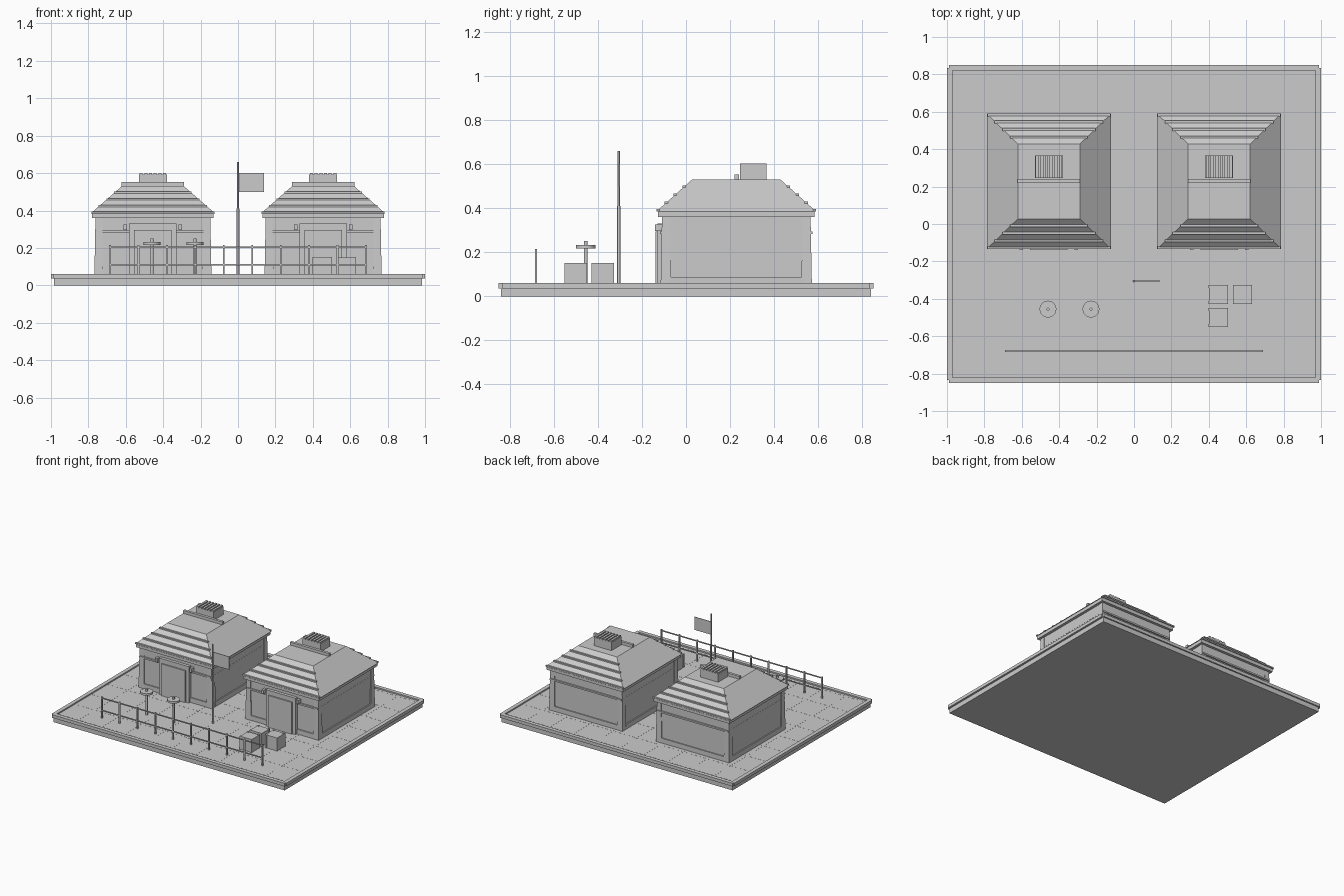
import bpy, bmesh
from mathutils import Matrix, Vector

cube = bpy.data.objects.get("Cube")
if cube:
    bpy.data.objects.remove(cube)

grey = bpy.data.materials.new("plain_grey")
grey.use_nodes = True
COLOUR = (0.6, 0.6, 0.6, 1)
grey.diffuse_color = COLOUR
grey.node_tree.nodes["Principled BSDF"].inputs["Base Color"].default_value = COLOUR


class Part:
    """Collects primitives into one named object."""

    def __init__(self, name):
        self.name, self.bm = name, bmesh.new()

    def box(self, x, y, z):
        size = Vector((x[1] - x[0], y[1] - y[0], z[1] - z[0]))
        mid = Vector((sum(x), sum(y), sum(z))) / 2
        bmesh.ops.create_cube(self.bm, size=1, matrix=Matrix.Translation(mid) @ Matrix.Diagonal(size.to_4d()))
        return self

    def block(self, cx, cy, hx, hy, z):
        return self.box((cx - hx, cx + hx), (cy - hy, cy + hy), z)

    def tube(self, x, y, r, z, sides=16):
        bmesh.ops.create_cone(self.bm, cap_ends=True, segments=sides, radius1=r, radius2=r,
                              depth=z[1] - z[0], matrix=Matrix.Translation((x, y, sum(z) / 2)))
        return self

    def frustum(self, cx, cy, low, high, z):
        rings = []
        for (hx, hy), level in zip((low, high), z):
            rings.append([self.bm.verts.new((cx + sx * hx, cy + sy * hy, level))
                          for sx, sy in ((-1, -1), (1, -1), (1, 1), (-1, 1))])
        a, b = rings
        self.bm.faces.new(a[::-1])
        self.bm.faces.new(b)
        for i in range(4):
            j = (i + 1) % 4
            self.bm.faces.new((a[i], a[j], b[j], b[i]))
        return self

    def done(self):
        mesh = bpy.data.meshes.new(self.name)
        self.bm.to_mesh(mesh)
        self.bm.free()
        mesh.materials.append(grey)
        obj = bpy.data.objects.new(self.name, mesh)
        bpy.context.collection.objects.link(obj)
        return obj


FLOOR = 0.05

# Paved ground slab with a raised kerb
Part("ground_slab").block(0, 0, 0.985, 0.84, (0, FLOOR)).done()
kerb = Part("kerb")
for s in (-1, 1):
    kerb.block(s * 0.985, 0, 0.015, 0.835, (0.036, 0.06))
    kerb.block(0, s * 0.835, 0.99, 0.015, (0.036, 0.06))
kerb.done()
joints = Part("paving_joints")
for i in range(-4, 5):
    joints.block(i * 0.2, 0, 0.002, 0.82, (FLOOR - 0.001, FLOOR + 0.0006))
    if abs(i) < 5:
        joints.block(0, i * 0.2, 0.97, 0.002, (FLOOR - 0.001, FLOOR + 0.0006))
joints.done()


def hut(cx, side):
    cy = 0.228
    # Walls, corner posts, plinth and the belt on the front and back
    Part(side + "_walls").block(cx, cy, 0.304, 0.334, (FLOOR, 0.37)).done()
    trim = Part(side + "_wall_trim")
    for sx in (-1, 1):
        for sy in (-1, 1):
            px, py = cx + sx * 0.289, cy + sy * 0.319
            trim.frustum(px, py, (0.024, 0.024), (0.018, 0.018), (FLOOR, 0.365))
    trim.block(cx, cy, 0.313, 0.302, (FLOOR, 0.087))
    trim.block(cx, cy, 0.272, 0.342, (FLOOR, 0.087))
    trim.block(cx, cy, 0.305, 0.346, (0.282, 0.294))
    trim.done()

    # Hipped roof with slats on the front and back slopes
    roof = Part(side + "_roof")
    roof.block(cx, cy, 0.325, 0.355, (0.36, 0.387))
    roof.frustum(cx, cy, (0.332, 0.362), (0.166, 0.2), (0.385, 0.53))
    roof.done()
    slats = Part(side + "_roof_slats")
    for t in (0.02, 0.25, 0.5, 0.75):
        hx, hy, z = 0.332 - 0.166 * t, 0.362 - 0.162 * t, 0.387 + 0.145 * t
        for s in (-1, 1):
            slats.block(cx, cy + s * (hy - 0.004), hx, 0.007, (z - 0.004, z + 0.006))
    slats.done()

    # Ridge beam and the ribbed roof vent
    Part(side + "_ridge_beam").block(cx, 0.23, 0.167, 0.01, (0.528, 0.552)).done()
    vent = Part(side + "_roof_vent").block(cx, 0.305, 0.075, 0.06, (0.525, 0.593))
    for i in range(6):
        vent.block(cx - 0.0625 + i * 0.025, 0.305, 0.008, 0.06, (0.59, 0.602))
    vent.done()

    # Door: frame, raised panel, lintel and two wall lamps
    door = Part(side + "_door")
    door.block(cx, -0.115, 0.127, 0.014, (FLOOR, 0.33))
    door.block(cx, -0.125, 0.1, 0.014, (FLOOR, 0.295))
    door.done()
    lamps = Part(side + "_door_lamps")
    for s in (-1, 1):
        lamps.block(cx + s * 0.147, -0.122, 0.009, 0.018, (0.296, 0.325))
    lamps.done()


hut(-0.455, "right")
hut(0.455, "left")

# Front fence: ten posts and two rails
fence = Part("fence")
for i in range(10):
    fence.block(-0.685 + i * 1.37 / 9, -0.68, 0.005, 0.005, (FLOOR, 0.215))
for z in (0.11, 0.205):
    fence.block(0, -0.68, 0.685, 0.003, (z - 0.004, z + 0.004))
fence.done()

# Flagpole with a plain flag
pole = Part("flagpole").tube(0, -0.305, 0.007, (FLOOR, 0.41)).tube(0, -0.305, 0.005, (0.41, 0.66))
pole.done()
Part("flag").box((0, 0.14), (-0.307, -0.303), (0.5, 0.6)).done()

# Two round-topped stands
for name, x in (("right_stand", -0.46), ("left_stand", -0.23)):
    stand = Part(name)
    stand.tube(x, -0.455, 0.008, (FLOOR, 0.25))
    stand.tube(x, -0.455, 0.045, (0.217, 0.232), 24)
    stand.done()

# Crates with corner battens
for i, (x, y) in enumerate(((0.45, -0.377), (0.58, -0.377), (0.45, -0.5))):
    crate = Part("crate_%d" % (i + 1)).block(x, y, 0.05, 0.047, (FLOOR, 0.15))
    for sx in (-1, 1):
        for sy in (-1, 1):
            crate.block(x + sx * 0.044, y + sy * 0.043, 0.008, 0.008, (FLOOR, 0.152))
    crate.done()
